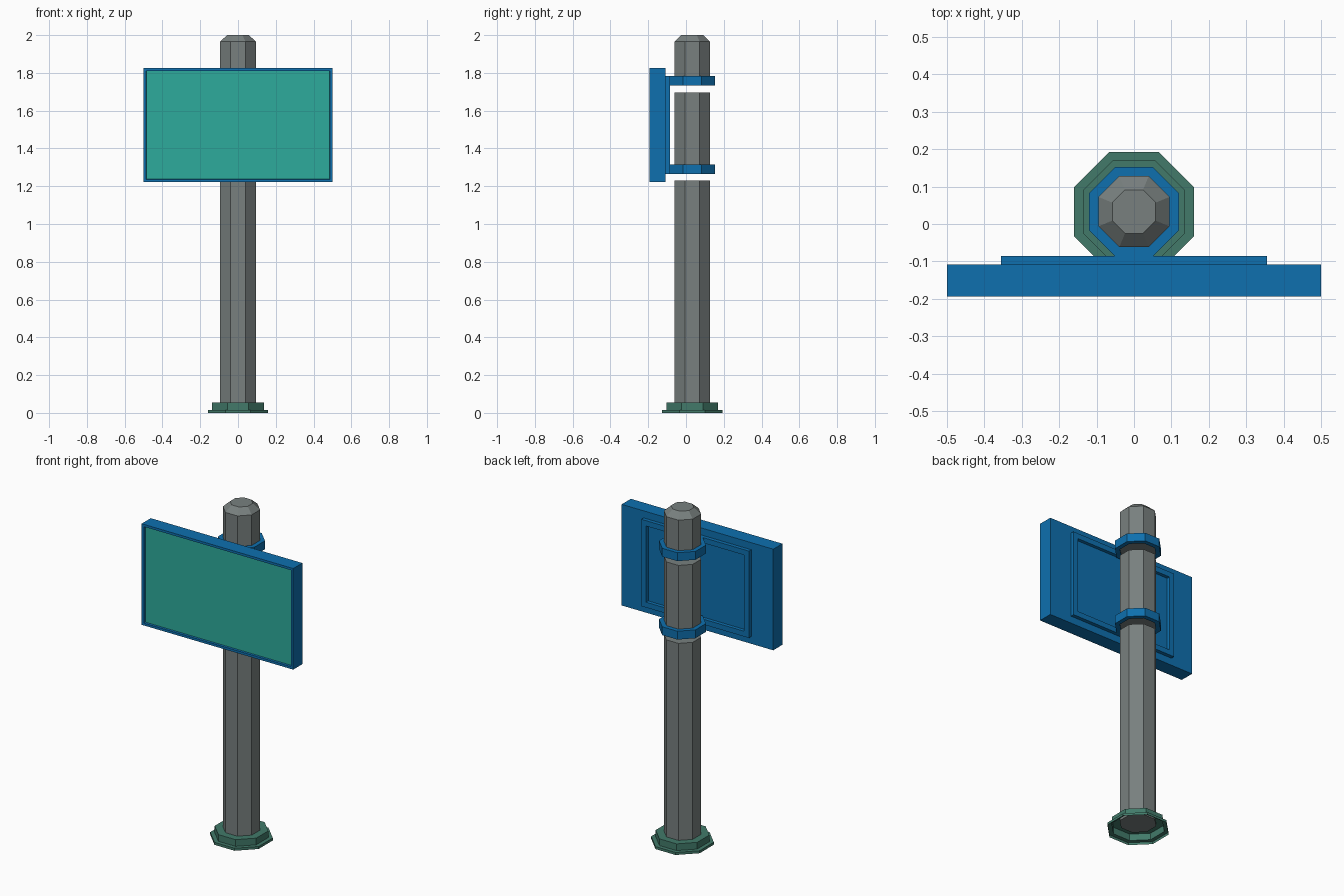
import bpy, bmesh, math
from mathutils import Vector

if "Cube" in bpy.data.objects:
    bpy.data.objects.remove(bpy.data.objects["Cube"])

AXIS_Y = 0.033   # the pole stands slightly behind centre


def material(name, rgb):
    m = bpy.data.materials.new(name)
    m.diffuse_color = (*rgb, 1)
    m.use_nodes = True
    m.node_tree.nodes["Principled BSDF"].inputs["Base Color"].default_value = m.diffuse_color
    return m


GRAY = material("pole_gray", (0.188, 0.216, 0.212))
BLUE = material("frame_blue", (0.0044, 0.162, 0.429))
TEAL = material("panel_teal", (0.027, 0.410, 0.335))
GREEN = material("base_green", (0.054, 0.195, 0.144))


def finish(bm, name, *mats):
    bmesh.ops.recalc_face_normals(bm, faces=bm.faces)
    me = bpy.data.meshes.new(name)
    bm.to_mesh(me)
    bm.free()
    for m in mats:
        me.materials.append(m)
    ob = bpy.data.objects.new(name, me)
    bpy.context.collection.objects.link(ob)
    return ob


def octagon(name, profile, mat, caps=False, closed=False):
    """Eight-sided lathe of (apothem, z) points around the pole axis."""
    bm = bmesh.new()
    rings = []
    for a, z in profile:
        r = a / math.cos(math.pi / 8)
        rings.append([bm.verts.new((r * math.cos((i + 0.5) * math.pi / 4),
                                    AXIS_Y + r * math.sin((i + 0.5) * math.pi / 4), z))
                      for i in range(8)])
    pairs = list(zip(rings, rings[1:]))
    if closed:
        pairs.append((rings[-1], rings[0]))
    for lo, hi in pairs:
        for i in range(8):
            j = (i + 1) % 8
            bm.faces.new((lo[i], lo[j], hi[j], hi[i]))
    if caps:
        bm.faces.new(rings[0])
        bm.faces.new(rings[-1])
    return finish(bm, name, mat)


def recessed_box(name, lo, hi, side, border, depth, mats):
    """Box whose face towards side (+1 back, -1 front) is inset and pushed in."""
    bm = bmesh.new()
    bmesh.ops.create_cube(bm, size=1)
    lo, hi = Vector(lo), Vector(hi)
    for v in bm.verts:
        v.co = (lo + hi) / 2 + v.co * (hi - lo)
    bm.normal_update()
    face = next(f for f in bm.faces if f.normal.y * side > 0.9)
    bmesh.ops.inset_region(bm, faces=[face], thickness=border)
    # second inset makes the recess walls
    bmesh.ops.inset_region(bm, faces=[face], thickness=0.002)
    for v in face.verts:
        v.co.y -= side * depth
    face.material_index = len(mats) - 1
    return finish(bm, name, *mats)


# Pole in three lengths with narrow gaps under the bands
octagon("pole_lower", [(0.095, 0.04), (0.095, 1.23)], GRAY, caps=True)
octagon("pole_middle", [(0.095, 1.27), (0.095, 1.695)], GRAY, caps=True)
octagon("pole_upper", [(0.095, 1.74), (0.095, 1.965), (0.058, 2.0)], GRAY, caps=True)

# Stepped base, open underneath
octagon("base", [(0.16, 0), (0.16, 0.015), (0.137, 0.015),
                 (0.137, 0.055), (0.094, 0.055)], GREEN)

# Clamp bands
for name, z in (("lower_band", 1.265), ("upper_band", 1.733)):
    octagon(name, [(0.12, z), (0.12, z + 0.05), (0.094, z + 0.05), (0.094, z)],
            BLUE, closed=True)

# Sign case with teal panel, and the mounting plate behind it
recessed_box("sign_board", (-0.5, -0.194, 1.222), (0.5, -0.108, 1.825),
             -1, 0.020, 0.012, (BLUE, TEAL))
recessed_box("mounting_plate", (-0.355, -0.110, 1.265), (0.355, -0.086, 1.783),
             1, 0.045, 0.018, (BLUE,))
